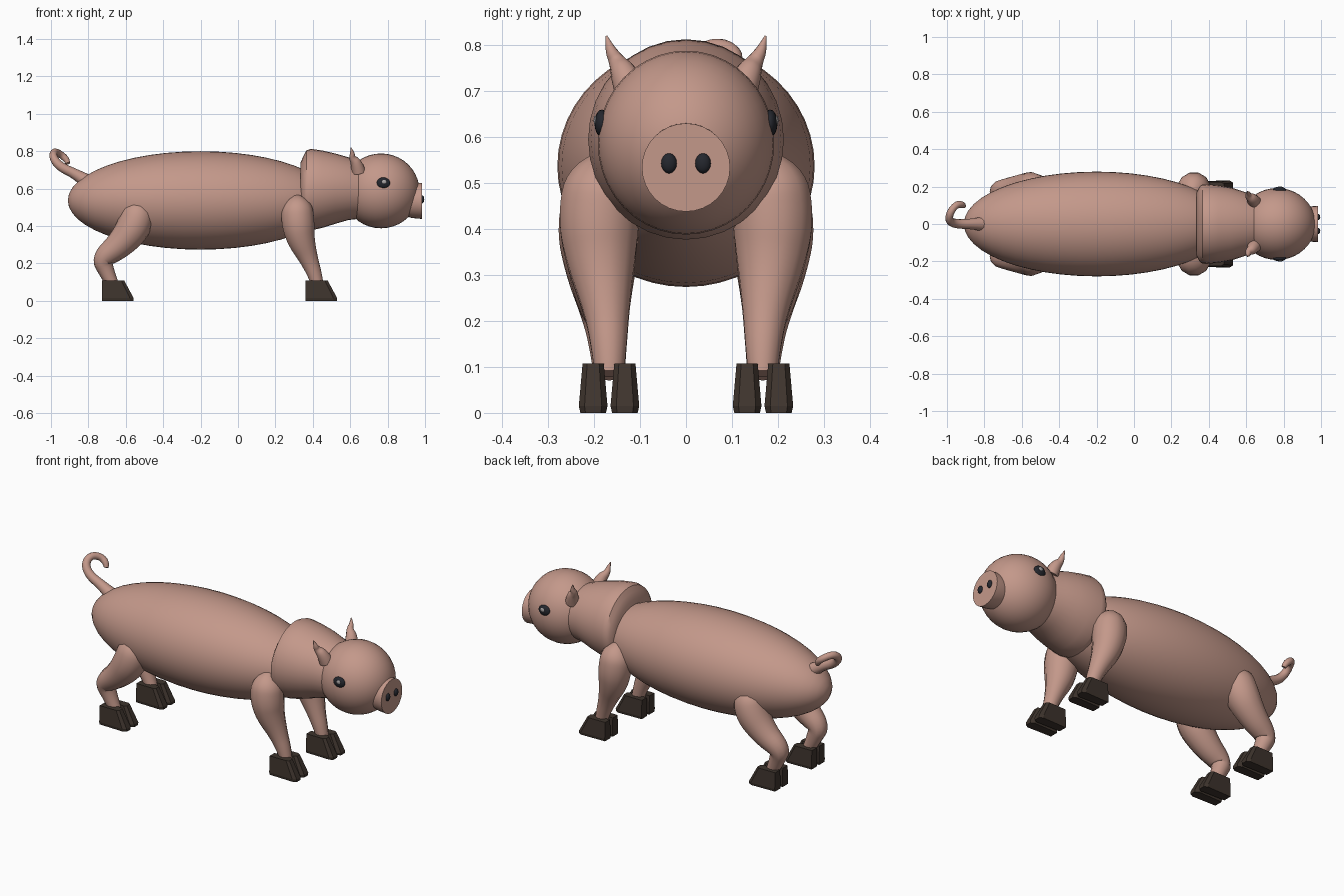
import bpy, bmesh, math
from mathutils import Vector, Matrix

if "Cube" in bpy.data.objects:
    bpy.data.objects.remove(bpy.data.objects["Cube"])


def material(name, rgb):
    m = bpy.data.materials.new(name)
    m.diffuse_color = (*rgb, 1)
    m.use_nodes = True
    m.node_tree.nodes["Principled BSDF"].inputs["Base Color"].default_value = m.diffuse_color
    return m


SKIN = material("pink skin", (0.55, 0.315, 0.255))
HOOF = material("dark brown hoof", (0.048, 0.034, 0.026))
DARK = material("near black", (0.018, 0.02, 0.027))
GLINT = material("eye glint", (0.4, 0.38, 0.38))


def finish(name, bm, mat, smooth=True):
    bmesh.ops.recalc_face_normals(bm, faces=bm.faces)
    me = bpy.data.meshes.new(name)
    bm.to_mesh(me)
    bm.free()
    me.materials.append(mat)
    ob = bpy.data.objects.new(name, me)
    bpy.context.collection.objects.link(ob)
    if smooth:
        bpy.context.view_layer.objects.active = ob
        ob.select_set(True)
        bpy.ops.object.shade_smooth_by_angle(angle=math.radians(40))
        ob.select_set(False)
    return ob


def ellipsoid(name, centre, radii, mat, seg=32):
    bm = bmesh.new()
    bmesh.ops.create_uvsphere(bm, u_segments=seg, v_segments=seg // 2, radius=1)
    # poles lie along x
    bmesh.ops.transform(bm, verts=bm.verts, matrix=Matrix.Translation(centre)
                        @ Matrix.Diagonal((*radii, 1)) @ Matrix.Rotation(math.pi / 2, 4, 'Y'))
    return finish(name, bm, mat)


def loft(name, rings, mat, n=32):
    """Elliptical rings along x: (x, z centre, y radius, z radius)."""
    bm = bmesh.new()
    loops = []
    for x, zc, ry, rz in rings:
        loops.append([bm.verts.new((x, ry * math.cos(2 * math.pi * i / n),
                                    zc + rz * math.sin(2 * math.pi * i / n))) for i in range(n)])
    for a, b in zip(loops, loops[1:]):
        for i in range(n):
            bm.faces.new((a[i], a[(i + 1) % n], b[(i + 1) % n], b[i]))
    bm.faces.new(loops[0])
    bm.faces.new(loops[-1])
    return finish(name, bm, mat)


def tube(name, pts, mat):
    """Tapered smooth tube through (x, y, z, radius) control points."""
    cu = bpy.data.curves.new(name, 'CURVE')
    cu.dimensions = '3D'
    cu.bevel_depth = 1
    cu.bevel_resolution = 4
    cu.use_fill_caps = True
    sp = cu.splines.new('NURBS')
    sp.points.add(len(pts) - 1)
    for p, (x, y, z, r) in zip(sp.points, pts):
        p.co = (x, y, z, 1)
        p.radius = r
    sp.order_u = 3
    sp.use_endpoint_u = True
    sp.resolution_u = 6
    tmp = bpy.data.objects.new(name + " curve", cu)
    bpy.context.collection.objects.link(tmp)
    me = tmp.evaluated_get(bpy.context.evaluated_depsgraph_get()).to_mesh()
    bm = bmesh.new()
    bm.from_mesh(me)
    bpy.data.objects.remove(tmp)
    for f in bm.faces:
        f.material_index = 0
    bmesh.ops.remove_doubles(bm, verts=bm.verts, dist=0.0005)
    return finish(name, bm, mat)


def toe(name, x, y):
    """Wedge shaped half hoof, sloping forward."""
    bm = bmesh.new()
    low = [(0, -.026), (.15, -.03), (.17, -.018), (.17, .018), (.15, .03), (0, .026)]
    high = [(0, -.022), (.105, -.023), (.12, -.013), (.12, .013), (.105, .023), (0, .022)]
    layers = []
    for outline, z, s in ((low, 0.0, .93), (low, .015, 1.04), (high, .108, 1)):
        layers.append([bm.verts.new((x + px, y + py * s, z)) for px, py in outline])
    for a, b in zip(layers, layers[1:]):
        for i in range(6):
            bm.faces.new((a[i], a[(i + 1) % 6], b[(i + 1) % 6], b[i]))
    bm.faces.new(layers[0])
    bm.faces.new(layers[-1])
    finish(name, bm, HOOF, smooth=False)


# torso, collar-like neck and head
ellipsoid("body", (-.2, 0, .537), (.71, .28, .263), SKIN, 48)
loft("neck", [(.335, .58, .17, .16), (.35, .585, .20, .19), (.365, .592, .212, .212),
              (.39, .595, .213, .218), (.45, .597, .207, .207), (.52, .6, .195, .188),
              (.59, .6, .172, .168), (.66, .59, .15, .15)], SKIN)
ellipsoid("head", (.765, 0, .588), (.205, .192, .2), SKIN, 40)

# snout disc and nostrils
loft("snout", [(.90, .54, .088, .088), (.93, .537, .094, .094), (.984, .534, .096, .096)], SKIN)
for s, side in ((-1, "right"), (1, "left")):
    ellipsoid(side + " nostril", (.984, s * .037, .543), (.012, .017, .022), DARK, 16)

    # eyes
    ellipsoid(side + " eye", (.777, s * .183, .63), (.036, .016, .03), DARK, 20)
    ellipsoid(side + " eye glint", (.781, s * .197, .636), (.013, .004, .011), GLINT, 12)

    # small pointed ear
    tube(side + " ear", [(.645, s * .115, .69, .038), (.635, s * .133, .735, .032),
                         (.61, s * .15, .765, .018), (.612, s * .165, .79, .012),
                         (.603, s * .173, .82, .002)], SKIN)

    # legs
    tube(side + " front leg", [(.31, s * .16, .56, .02), (.315, s * .18, .52, .085),
                               (.32, s * .19, .42, .092), (.335, s * .185, .33, .078),
                               (.38, s * .172, .22, .05), (.415, s * .167, .13, .038),
                               (.425, s * .167, .085, .033)], SKIN)
    tube(side + " back leg", [(-.52, s * .15, .53, .02), (-.53, s * .175, .50, .085),
                              (-.55, s * .188, .40, .095), (-.63, s * .185, .30, .075),
                              (-.73, s * .177, .225, .055), (-.705, s * .17, .16, .042),
                              (-.67, s * .167, .085, .034)], SKIN)

    # split hooves
    for x, end in ((.36, "front"), (-.728, "back")):
        for y, pos in ((.133, "inner"), (.202, "outer")):
            toe(f"{side} {end} {pos} hoof", x, s * y)

# curly tail
tube("tail", [(-.78, 0, .62, .045), (-.86, 0, .675, .027), (-.95, 0, .715, .025),
              (-.99, .015, .765, .022), (-.985, .06, .80, .02), (-.95, .105, .785, .019),
              (-.915, .105, .755, .018), (-.91, .095, .735, .012)], SKIN)
